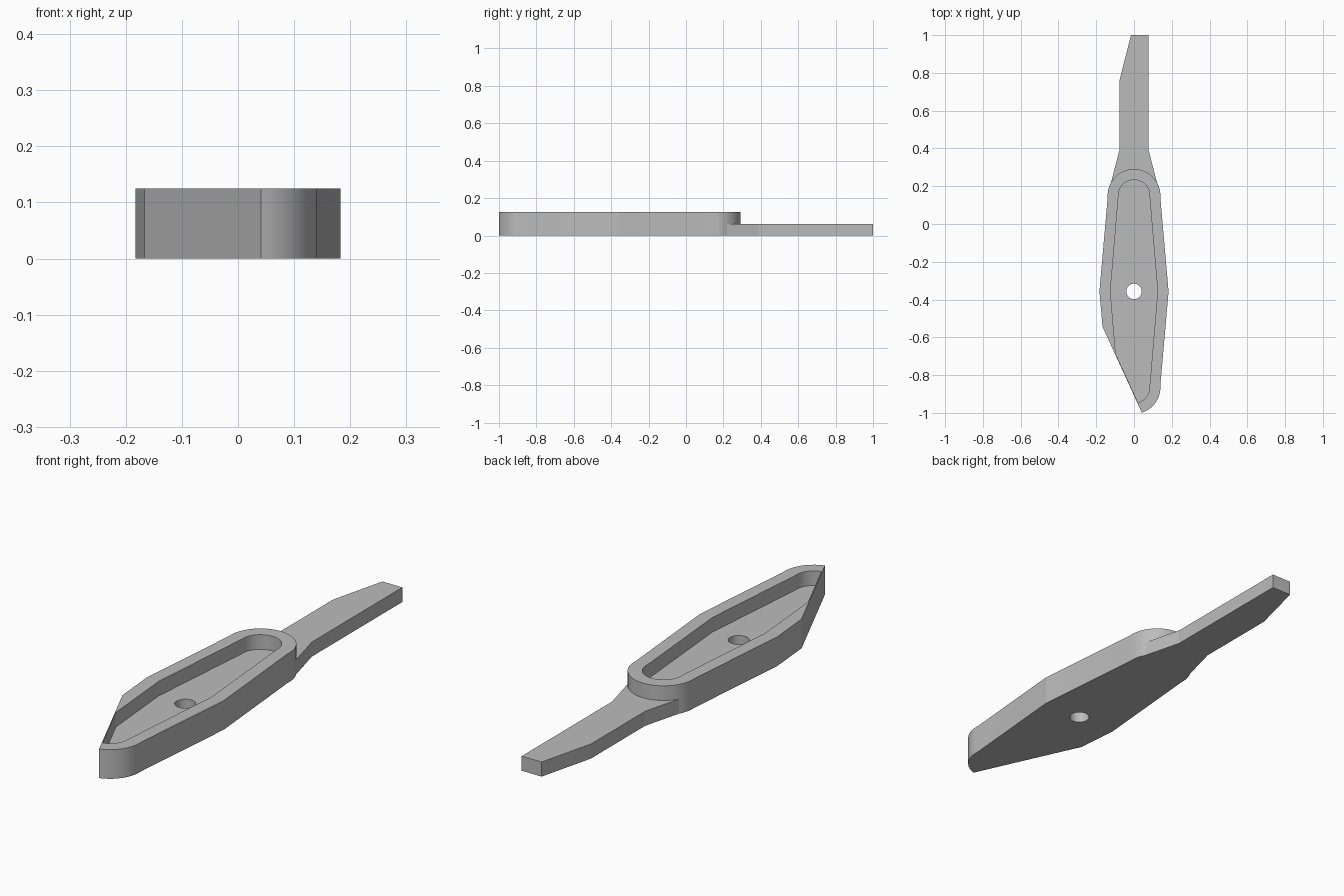
import bpy
import bmesh
from math import sin, cos, pi, atan2, acos, hypot, radians
from mathutils import Vector

if "Cube" in bpy.data.objects:
    bpy.data.objects.remove(bpy.data.objects["Cube"])

MID_Y, ARC_OFFSET = -0.357, 0.508
HEIGHT, HALF_HEIGHT = 0.125, 0.0625
CORNER, TIP = Vector((-0.167, -0.543, 0)), Vector((0.042, -1.0, 0))

grey = bpy.data.materials.new("plain grey")
grey.use_nodes = True
grey.diffuse_color = (0.5, 0.5, 0.5, 1)
grey.node_tree.nodes["Principled BSDF"].inputs["Base Color"].default_value = (0.5, 0.5, 0.5, 1)


def arc(cy, radius, start, end, steps=24):
    angles = [start + (end - start) * i / steps for i in range(steps + 1)]
    return [(radius * cos(a), cy + radius * sin(a)) for a in angles]


def lens(half_width, radius):
    """Long outline with a point on each side and tangent round ends."""
    tangent = acos(radius / hypot(half_width, ARC_OFFSET)) - atan2(ARC_OFFSET, half_width)
    a = -tangent
    return ([(half_width, MID_Y)] + arc(MID_Y + ARC_OFFSET, radius, a, pi - a)
            + [(-half_width, MID_Y)] + arc(MID_Y - ARC_OFFSET, radius, pi + a, 2 * pi - a))


def prism(name, outline, z0, z1, inset=None):
    """Extrude an outline; with an inset, trim it along the slanted side."""
    bm = bmesh.new()
    bm.faces.new([bm.verts.new((x, y, z0)) for x, y in outline])
    if inset is not None:
        along = TIP - CORNER
        outward = Vector((along.y, -along.x, 0)).normalized()
        bmesh.ops.bisect_plane(bm, geom=bm.verts[:] + bm.edges[:] + bm.faces[:],
                               plane_co=CORNER - outward * inset, plane_no=outward,
                               clear_outer=True)
    top = bmesh.ops.extrude_face_region(bm, geom=bm.faces[:])["geom"]
    bmesh.ops.translate(bm, vec=(0, 0, z1 - z0),
                        verts=[v for v in top if isinstance(v, bmesh.types.BMVert)])
    bmesh.ops.recalc_face_normals(bm, faces=bm.faces)
    mesh = bpy.data.meshes.new(name)
    bm.to_mesh(mesh)
    bm.free()
    mesh.materials.append(grey)
    obj = bpy.data.objects.new(name, mesh)
    bpy.context.collection.objects.link(obj)
    return obj


def combine(target, other, operation):
    mod = target.modifiers.new(operation.lower(), "BOOLEAN")
    mod.operation, mod.object, mod.solver = operation, other, "EXACT"
    bpy.context.view_layer.objects.active = target
    bpy.ops.object.modifier_apply(modifier=mod.name)
    bpy.data.objects.remove(other)


# Tray body, hollowed to leave a rim and a very thin slanted wall
body = prism("tray_body", lens(0.183, 0.14), 0, HEIGHT, inset=0)
combine(body, prism("pocket", lens(0.125, 0.083), HALF_HEIGHT, 0.2, inset=0.004), "DIFFERENCE")

# Pivot hole
combine(body, prism("pivot_hole", arc(MID_Y, 0.041, 0, 2 * pi, 48)[:-1], -0.1, 0.2), "DIFFERENCE")

# Half-height arm with a tapered root and a slanted end
arm = [(0.138, 0.156), (0.078, 0.388), (0.078, 1.0), (-0.016, 1.0),
       (-0.078, 0.755), (-0.078, 0.388), (-0.138, 0.156)]
arm += arc(MID_Y + ARC_OFFSET, 0.11, pi, 0)
combine(body, prism("arm", arm, 0, HALF_HEIGHT), "UNION")

# Smooth the round ends and hole, keep the corners sharp
bpy.ops.object.select_all(action="DESELECT")
body.select_set(True)
bpy.context.view_layer.objects.active = body
bpy.ops.object.shade_smooth_by_angle(angle=radians(9))
